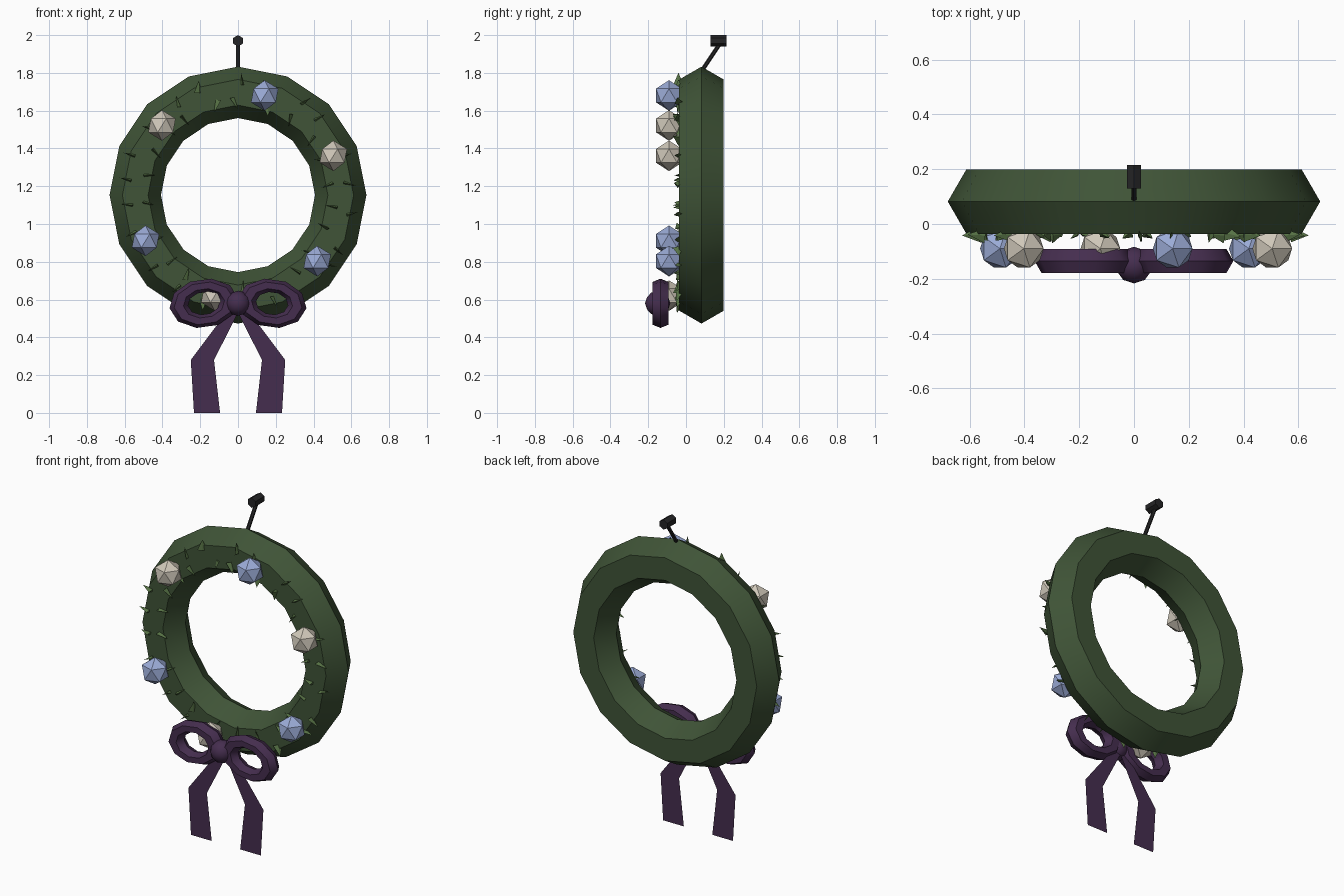
import bpy, bmesh, math, random
from mathutils import Matrix, Vector

cube = bpy.data.objects.get("Cube")
if cube:
    bpy.data.objects.remove(cube, do_unlink=True)

random.seed(4)
CENTER = Vector((0, 0.082, 1.153))
RING, TUBE = 0.544, 0.136


def material(name, rgb):
    m = bpy.data.materials.new(name)
    m.use_nodes = True
    color = (*rgb, 1)
    m.diffuse_color = color
    m.node_tree.nodes["Principled BSDF"].inputs["Base Color"].default_value = color
    return m


pine = material("pine green", (0.05, 0.088, 0.038))
leaf = material("needle green", (0.095, 0.17, 0.06))
plum = material("plum ribbon", (0.06, 0.027, 0.078))
blue = material("pale blue", (0.33, 0.41, 0.68))
cream = material("cream", (0.63, 0.58, 0.49))
black = material("black metal", (0.018, 0.018, 0.019))


def finish(name, mat, smooth=True):
    ob = bpy.context.object
    ob.name = name
    ob.data.materials.append(mat)
    if smooth:
        bpy.ops.object.shade_smooth_by_angle(angle=math.radians(40))
    return ob


def from_bmesh(name, bm, mat):
    mesh = bpy.data.meshes.new(name)
    bm.to_mesh(mesh)
    bm.free()
    ob = bpy.data.objects.new(name, mesh)
    bpy.context.collection.objects.link(ob)
    mesh.materials.append(mat)
    return ob


def rod(name, a, b, radius, mat):
    a, b = Vector(a), Vector(b)
    d = b - a
    bpy.ops.mesh.primitive_cylinder_add(
        vertices=6, radius=radius, depth=d.length, location=(a + b) / 2,
        rotation=d.to_track_quat("Z", "Y").to_euler())
    return finish(name, mat, False)


# Wreath ring
bpy.ops.mesh.primitive_torus_add(
    major_segments=16, minor_segments=6, major_radius=RING, minor_radius=TUBE,
    location=CENTER, rotation=(math.pi / 2, 0, 0))
finish("wreath_ring", pine)

# Needles along the outer and inner front edges
bm = bmesh.new()
COUNT = 22
for sign, edge in ((1, 0.605), (-1, 0.485)):
    for i in range(COUNT):
        a = math.tau * (i + random.uniform(0.2, 0.8)) / COUNT
        out = Vector((math.cos(a), 0, math.sin(a)))
        side = Vector((-out.z, 0, out.x))
        tip = (out * sign + side * random.uniform(-0.5, 0.5)
               + Vector((0, random.uniform(-0.3, 0.1), 0))).normalized()
        spin = tip.to_track_quat("Z", "Y").to_matrix().to_4x4()
        place = CENTER + out * (edge + random.uniform(-0.015, 0.015))
        place.y = -0.04
        flat = Matrix.Diagonal((1, 0.3, 1, 1))
        bmesh.ops.create_cone(
            bm, cap_ends=True, segments=4, radius1=0.028, radius2=0, depth=0.065,
            matrix=Matrix.Translation(place) @ spin @ flat)
from_bmesh("pine_needles", bm, leaf)

# Baubles, alternating in colour
for i, deg in enumerate((22.4, 75, 137.5, 206.3, 257, 320.2)):
    a = math.radians(deg)
    spot = CENTER + Vector((math.cos(a), 0, math.sin(a))) * 0.546
    spot.y = -0.09
    bpy.ops.mesh.primitive_ico_sphere_add(subdivisions=1, radius=0.081, location=spot)
    finish(f"bauble_{i + 1}", blue if i % 2 else cream, False)

# Bow loops and ribbon tails, mirrored
for label, s in (("left", 1), ("right", -1)):
    bpy.ops.mesh.primitive_torus_add(
        major_segments=10, minor_segments=6, major_radius=0.095, minor_radius=0.035)
    loop = finish(f"bow_loop_{label}", plum)
    loop.data.transform(Matrix.Rotation(math.pi / 2, 4, "X"))
    loop.data.transform(Matrix.Diagonal((1.42, 1.42, 1, 1)))
    loop.location = (s * 0.18, -0.135, 0.58)
    loop.rotation_euler = (0, s * math.radians(8), 0)

    bm = bmesh.new()
    rows = [[bm.verts.new((s * x, -0.115, z)) for x in xs]
            for z, xs in ((0.56, (-0.015, 0.04)), (0.28, (0.127, 0.25)), (0, (0.095, 0.233)))]
    for top, low in zip(rows, rows[1:]):
        corners = [low[0], low[1], top[1], top[0]]
        bm.faces.new(corners if s > 0 else corners[::-1])
    from_bmesh(f"ribbon_tail_{label}", bm, plum)

# Bow knot
bpy.ops.mesh.primitive_ico_sphere_add(subdivisions=2, radius=0.067, location=(0, -0.15, 0.58))
finish("bow_knot", plum)

# Hanging hook
rod("hook_stem", (0, 0.09, 1.82), (0, 0.18, 1.955), 0.011, black)
rod("hook_head", (0, 0.13, 1.97), (0, 0.215, 1.97), 0.03, black)
